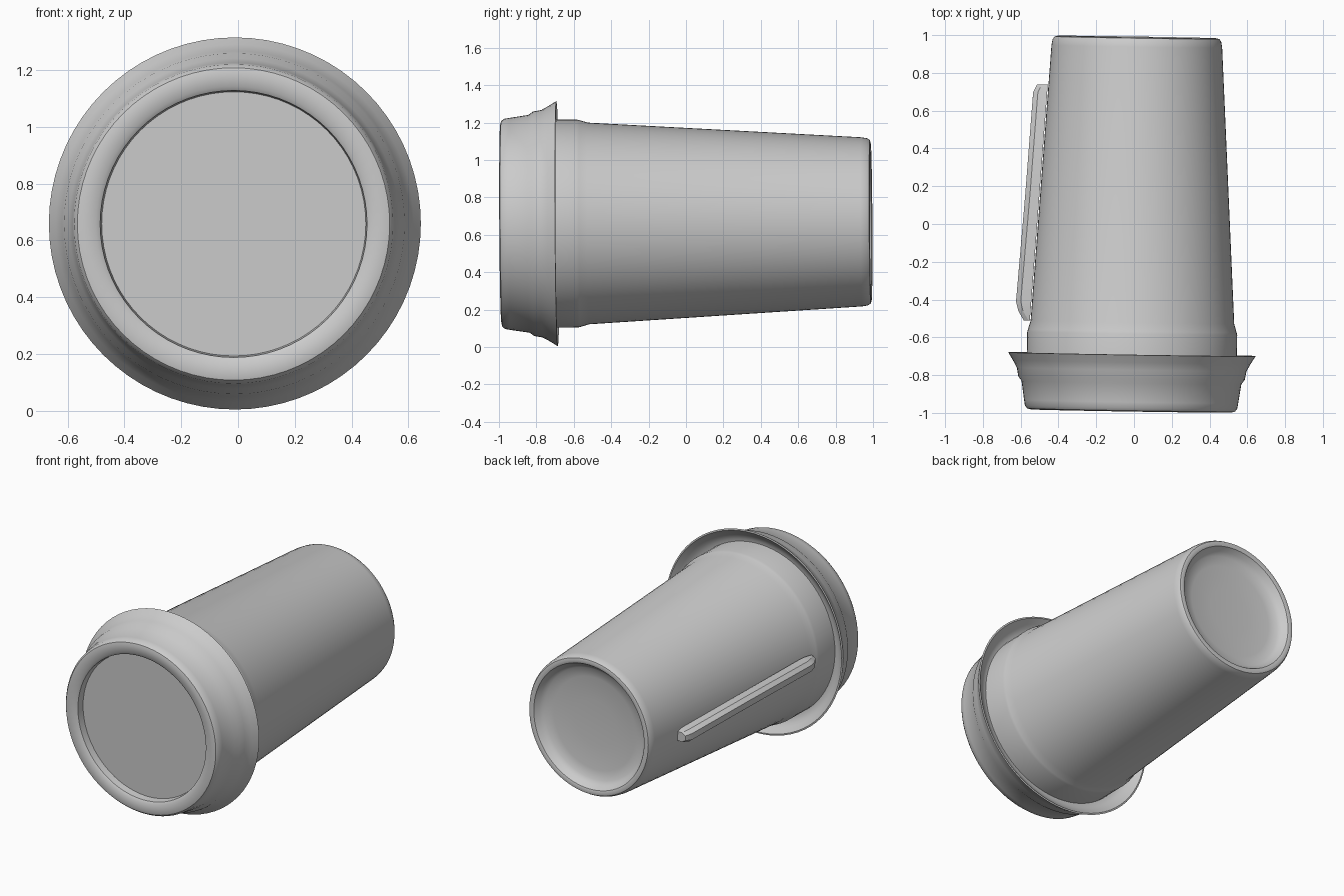
import bpy, bmesh, math
from mathutils import Matrix, Vector

if "Cube" in bpy.data.objects:
    bpy.data.objects.remove(bpy.data.objects["Cube"])

SIDES = 72
# The cup lies along y with a very slight tilt
PLACE = (Matrix.Translation((0, 0, 0.664))
         @ Matrix.Rotation(-0.016, 4, 'Z') @ Matrix.Rotation(0.006, 4, 'X'))


def finish(name, bm, angle=35):
    bmesh.ops.recalc_face_normals(bm, faces=bm.faces)
    bm.transform(PLACE)
    mesh = bpy.data.meshes.new(name)
    bm.to_mesh(mesh)
    bm.free()
    obj = bpy.data.objects.new(name, mesh)
    bpy.context.collection.objects.link(obj)
    bpy.ops.object.select_all(action='DESELECT')
    obj.select_set(True)
    bpy.context.view_layer.objects.active = obj
    bpy.ops.object.shade_smooth_by_angle(angle=math.radians(angle))
    return obj


def lathe(name, profile):
    """Turn (radius, y) points around the y axis and cap both ends."""
    bm = bmesh.new()
    rings = []
    for r, y in profile:
        rings.append([bm.verts.new((r * math.cos(2 * math.pi * i / SIDES), y,
                                    r * math.sin(2 * math.pi * i / SIDES)))
                      for i in range(SIDES)])
    for a, b in zip(rings, rings[1:]):
        for i in range(SIDES):
            j = (i + 1) % SIDES
            bm.faces.new((a[i], a[j], b[j], b[i]))
    bm.faces.new(rings[0])
    bm.faces.new(rings[-1])
    return finish(name, bm)


# Tapered cup with a thicker collar and a dished base
lathe("cup_body", [
    (0.50, -0.80), (0.556, -0.80), (0.556, -0.58), (0.552, -0.565),
    (0.539, -0.52), (0.452, 0.94), (0.447, 0.97), (0.437, 0.986),
    (0.42, 0.99), (0.405, 0.985), (0.385, 0.955), (0.36, 0.935),
    (0.30, 0.925), (0.15, 0.915)])

# Lid with a recessed face and a flared thin skirt
lathe("lid", [
    (0.465, -0.93), (0.47, -0.975), (0.485, -0.985), (0.53, -0.99),
    (0.55, -0.985), (0.562, -0.97), (0.567, -0.94), (0.582, -0.84),
    (0.60, -0.815), (0.608, -0.77), (0.63, -0.73), (0.655, -0.69),
    (0.645, -0.688), (0.615, -0.715), (0.597, -0.73),
    (0.575, -0.74), (0.55, -0.745)])

# Narrow side strip following the taper of the cup
bm = bmesh.new()
sections = [  # y, outer x, half width
    (-0.52, -0.575, 0.025), (-0.47, -0.605, 0.035), (-0.42, -0.618, 0.04),
    (0.15, -0.578, 0.04), (0.69, -0.545, 0.04), (0.73, -0.525, 0.03)]
loops = []
for y, xo, w in sections:
    xi = -0.47 + 0.06 * (y - 0.7)
    z = 0.01 - 0.05 * y
    loops.append([bm.verts.new((x, y, z + dz)) for x, dz in (
        (xi, -w), (xo + 0.025, -w), (xo, -w * 0.5),
        (xo, w * 0.5), (xo + 0.025, w), (xi, w))])
for a, b in zip(loops, loops[1:]):
    for i in range(6):
        j = (i + 1) % 6
        bm.faces.new((a[i], a[j], b[j], b[i]))
bm.faces.new(loops[0])
bm.faces.new(loops[-1])
finish("side_strip", bm, 30)
